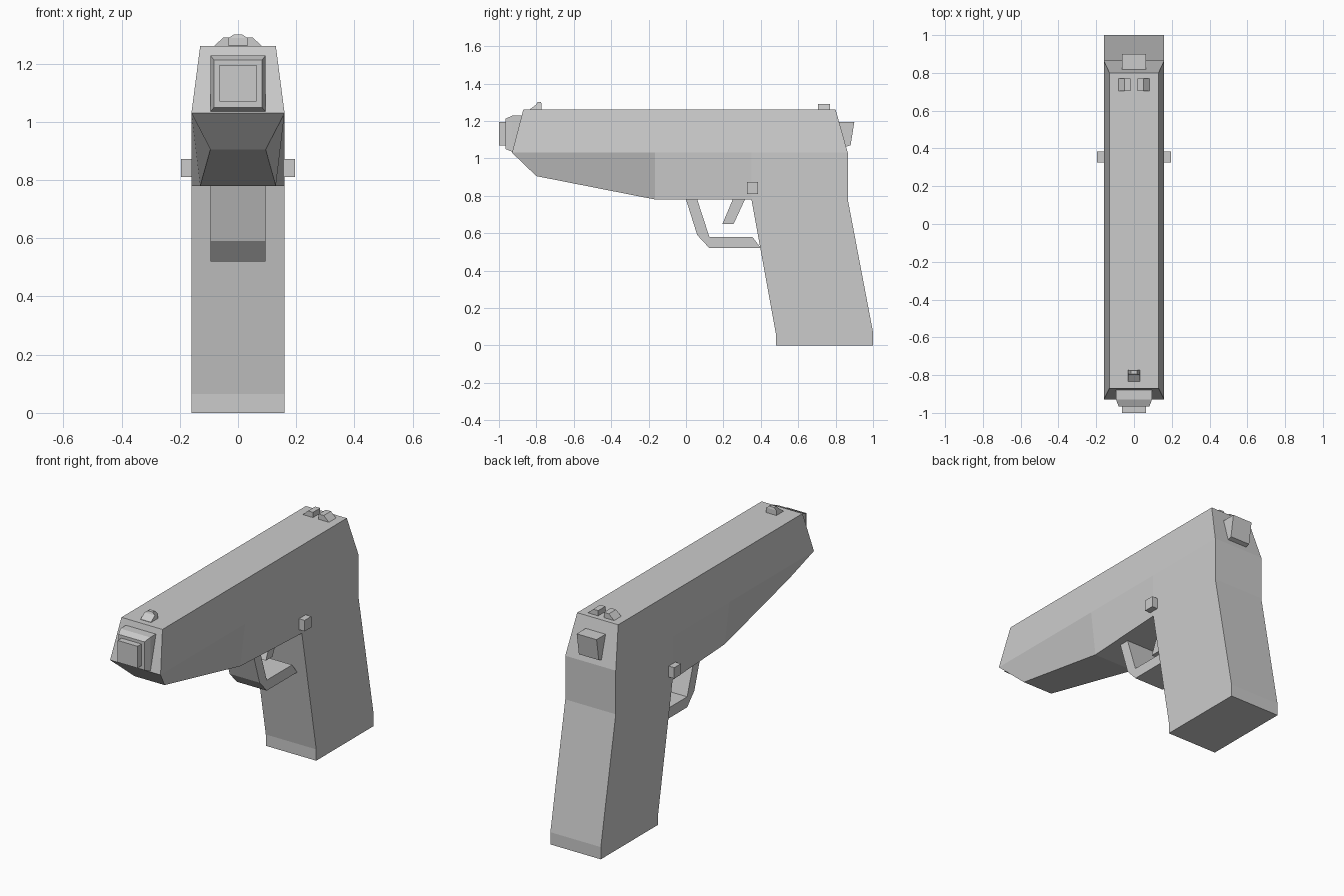
import bpy, bmesh

if "Cube" in bpy.data.objects:
    bpy.data.objects.remove(bpy.data.objects["Cube"])


def side_solid(name, pts, sides=None, open_edges=()):
    """Mirrored solid from a side outline of (y, z, half_width) points."""
    n = len(pts)
    bm = bmesh.new()
    right = [bm.verts.new((w, y, z)) for y, z, w in pts]
    left = [bm.verts.new((-w, y, z)) for y, z, w in pts]
    for face in sides or [range(n)]:
        bm.faces.new([right[i] for i in face])
        bm.faces.new([left[i] for i in reversed(list(face))])
    for i in range(n):
        if i not in open_edges:
            j = (i + 1) % n
            bm.faces.new((right[j], right[i], left[i], left[j]))
    return finish(name, bm)


def loft(name, rings):
    """Solid through successive rings of equal point count."""
    bm = bmesh.new()
    loops = [[bm.verts.new(p) for p in ring] for ring in rings]
    bm.faces.new(loops[0])
    bm.faces.new(loops[-1])
    for a, b in zip(loops, loops[1:]):
        for i in range(len(a)):
            j = (i + 1) % len(a)
            bm.faces.new((a[i], a[j], b[j], b[i]))
    return finish(name, bm)


def finish(name, bm):
    bmesh.ops.recalc_face_normals(bm, faces=bm.faces)
    mesh = bpy.data.meshes.new(name)
    bm.to_mesh(mesh)
    bm.free()
    obj = bpy.data.objects.new(name, mesh)
    bpy.context.collection.objects.link(obj)
    return obj


def flat(points, w):
    return [(y, z, w) for y, z in points]


# Slide: tapered, open underneath where it meets the frame
side_solid("slide", [(-.93, 1.03, .16), (-.87, 1.26, .13),
                     (.80, 1.26, .13), (.865, 1.03, .16)], open_edges=(3,))

# Frame and grip: narrowed nose flowing into the raked handle
side_solid("frame_and_grip",
           [(-.93, 1.03, .16), (-.80, .905, .095), (-.165, .78, .13)]
           + flat([(.35, .78), (.48, .065), (.48, 0), (1.0, 0), (1.0, .07),
                   (.865, .78), (.865, 1.03), (.35, 1.03), (-.165, 1.03)], .16),
           sides=[(0, 1, 2, 11), (2, 3, 10, 11), range(3, 11)],
           open_edges=(9, 10, 11))

# Muzzle collar and square barrel end
def square(y, w, z0, z1):
    return [(-w, y, z0), (w, y, z0), (w, y, z1), (-w, y, z1)]

loft("muzzle_collar", [square(-.88, .095, 1.035, 1.228),
                       square(-.93, .095, 1.035, 1.228),
                       square(-.965, .082, 1.05, 1.212)])
loft("barrel_end", [square(-.95, .063, 1.07, 1.195),
                    square(-1.0, .063, 1.07, 1.195)])

# Hammer
side_solid("hammer", flat([(.81, 1.195), (.90, 1.195), (.88, 1.07), (.85, 1.06)], .063))

# Trigger guard and trigger
guard = flat([(0, .78), (.06, .59), (.125, .52), (.40, .52),
              (.355, .58), (.125, .58), (.06, .78)], .095)
side_solid("trigger_guard", guard,
           sides=[(0, 1, 5, 6), (1, 2, 5), (2, 3, 4, 5)])
side_solid("trigger", flat([(.25, .78), (.315, .78), (.255, .65), (.195, .65)], .04))

# Side pin, passing through the frame
side_solid("side_pin", flat([(.325, .81), (.385, .81), (.385, .873), (.325, .873)], .195))

# Front sight: sloped front, chamfered top
side_solid("front_sight", [(-.835, 1.255, .033), (-.835, 1.262, .033),
                           (-.80, 1.288, .033), (-.795, 1.30, .015),
                           (-.775, 1.30, .015), (-.772, 1.288, .033),
                           (-.772, 1.255, .033)])

# Rear sights: mirrored pair with sloped outer sides
for label, s in (("left", -1), ("right", 1)):
    section = [(.018, 1.255), (.085, 1.258), (.05, 1.29), (.018, 1.29)]
    loft("rear_sight_" + label,
         [[(s * x, y, z) for x, z in section] for y in (.705, .77)])
